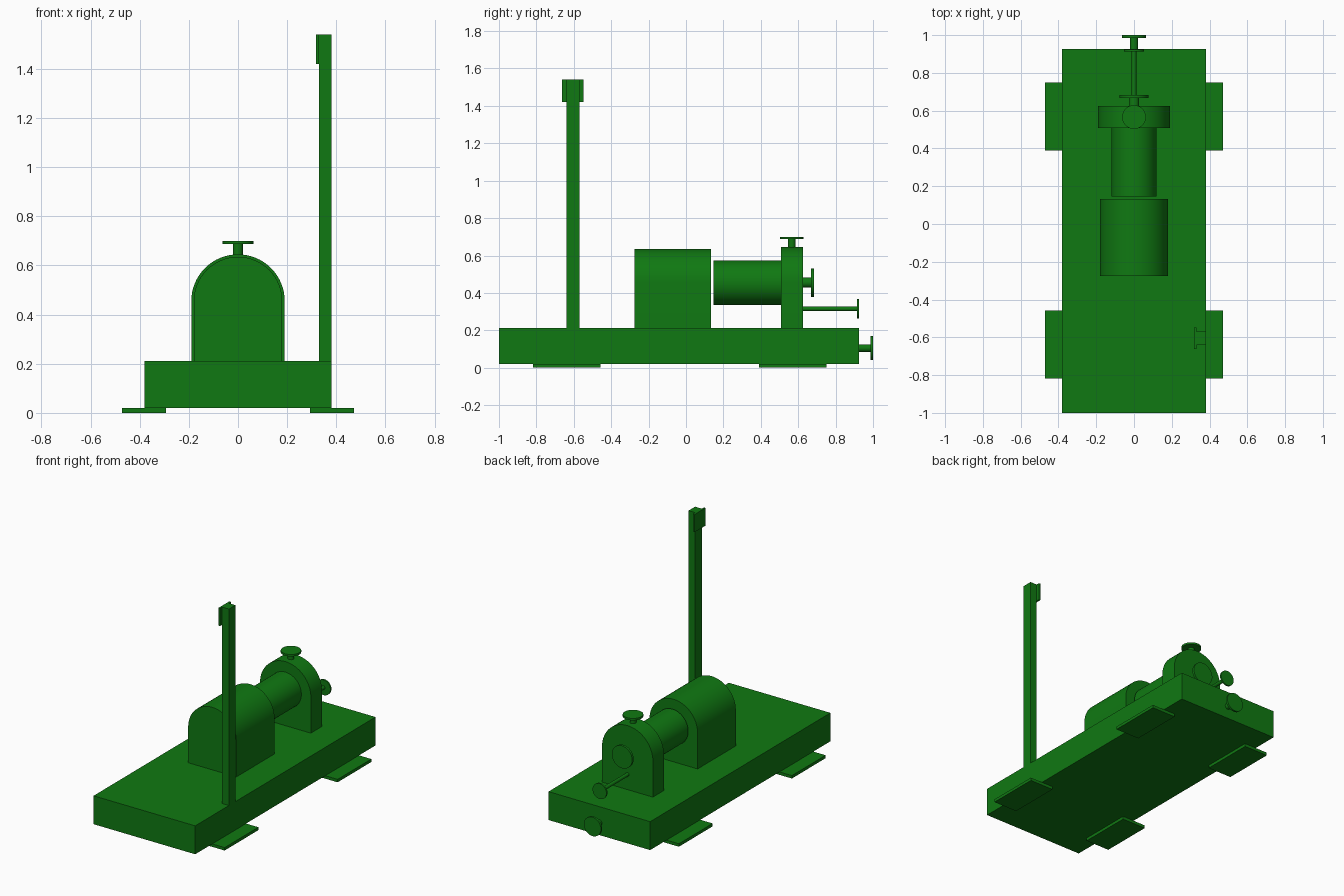
import bpy, bmesh, math
from mathutils import Vector

if "Cube" in bpy.data.objects:
    bpy.data.objects.remove(bpy.data.objects["Cube"], do_unlink=True)

COLOUR = (0.005, 0.19, 0.006, 1.0)
green = bpy.data.materials.new("machine_green")
green.use_nodes = True
green.diffuse_color = COLOUR
green.node_tree.nodes["Principled BSDF"].inputs["Base Color"].default_value = COLOUR


def finish(name, bm, smooth=False):
    """Turn a bmesh into a named, coloured object."""
    bmesh.ops.recalc_face_normals(bm, faces=bm.faces)
    mesh = bpy.data.meshes.new(name)
    bm.to_mesh(mesh)
    bm.free()
    mesh.materials.append(green)
    obj = bpy.data.objects.new(name, mesh)
    bpy.context.collection.objects.link(obj)
    if smooth:
        bpy.ops.object.select_all(action="DESELECT")
        obj.select_set(True)
        bpy.context.view_layer.objects.active = obj
        bpy.ops.object.shade_smooth_by_angle(angle=math.radians(30))
    return obj


def box(name, x, y, z):
    """Box from (min, max) ranges."""
    bm = bmesh.new()
    bmesh.ops.create_cube(bm, size=1)
    for v in bm.verts:
        v.co = [(r[0] + r[1]) / 2 + c * (r[1] - r[0]) for c, r in zip(v.co, (x, y, z))]
    return finish(name, bm)


def rod(name, start, end, radius):
    """Round bar between two points."""
    a, b = Vector(start), Vector(end)
    bm = bmesh.new()
    bmesh.ops.create_cone(bm, cap_ends=True, segments=48, radius1=radius,
                          radius2=radius, depth=(b - a).length)
    turn = (b - a).to_track_quat("Z", "Y")
    for v in bm.verts:
        v.co = turn @ v.co + (a + b) / 2
    return finish(name, bm, True)


def arch(name, radius, y0, y1):
    """Round-topped block standing on the base."""
    pts = [(radius, BASE_TOP)]
    for i in range(33):
        t = math.pi * i / 32
        pts.append((radius * math.cos(t), AXIS_Z + radius * math.sin(t)))
    pts.append((-radius, BASE_TOP))
    bm = bmesh.new()
    face = bm.faces.new([bm.verts.new((x, y0, z)) for x, z in pts])
    out = bmesh.ops.extrude_face_region(bm, geom=[face])
    moved = [g for g in out["geom"] if isinstance(g, bmesh.types.BMVert)]
    bmesh.ops.translate(bm, verts=moved, vec=(0, y1 - y0, 0))
    return finish(name, bm, True)


def knob(name, start, end, stem, disc, thick):
    """Stem with a flat disc at its end."""
    a, b = Vector(start), Vector(end)
    neck = b - (b - a).normalized() * thick
    rod(name + "_stem", a, neck, stem)
    rod(name + "_disc", neck, b, disc)


BASE_TOP, AXIS_Z = 0.212, 0.455

# Base and foot plates
box("base", (-0.38, 0.38), (-1.0, 0.926), (0.02, BASE_TOP))
for side, sx in (("left", 1), ("right", -1)):
    for end, y in (("front", -0.637), ("back", 0.57)):
        box(f"foot_{end}_{side}", sorted((sx * 0.293, sx * 0.472)),
            (y - 0.18, y + 0.18), (0.0, 0.02))

# Upright post with its head plate
box("post", (0.33, 0.38), (-0.64, -0.57), (BASE_TOP, 1.54))
box("post_head", (0.318, 0.33), (-0.662, -0.547), (1.42, 1.54))

# Housing, drum and end bearing
arch("housing", 0.18, -0.275, 0.133)
rod("drum", (0, 0.146, AXIS_Z), (0, 0.51, AXIS_Z), 0.119)
arch("end_bearing", 0.19, 0.507, 0.625)

# Knobs and control rod
knob("top_knob", (0, 0.566, 0.64), (0, 0.566, 0.7), 0.02, 0.063, 0.013)
knob("axle_knob", (0, 0.62, AXIS_Z), (0, 0.684, AXIS_Z), 0.027, 0.076, 0.016)
knob("control_rod", (0, 0.62, 0.315), (0, 0.924, 0.315), 0.012, 0.052, 0.011)
knob("base_knob", (0, 0.92, 0.105), (0, 1.0, 0.105), 0.02, 0.064, 0.014)
